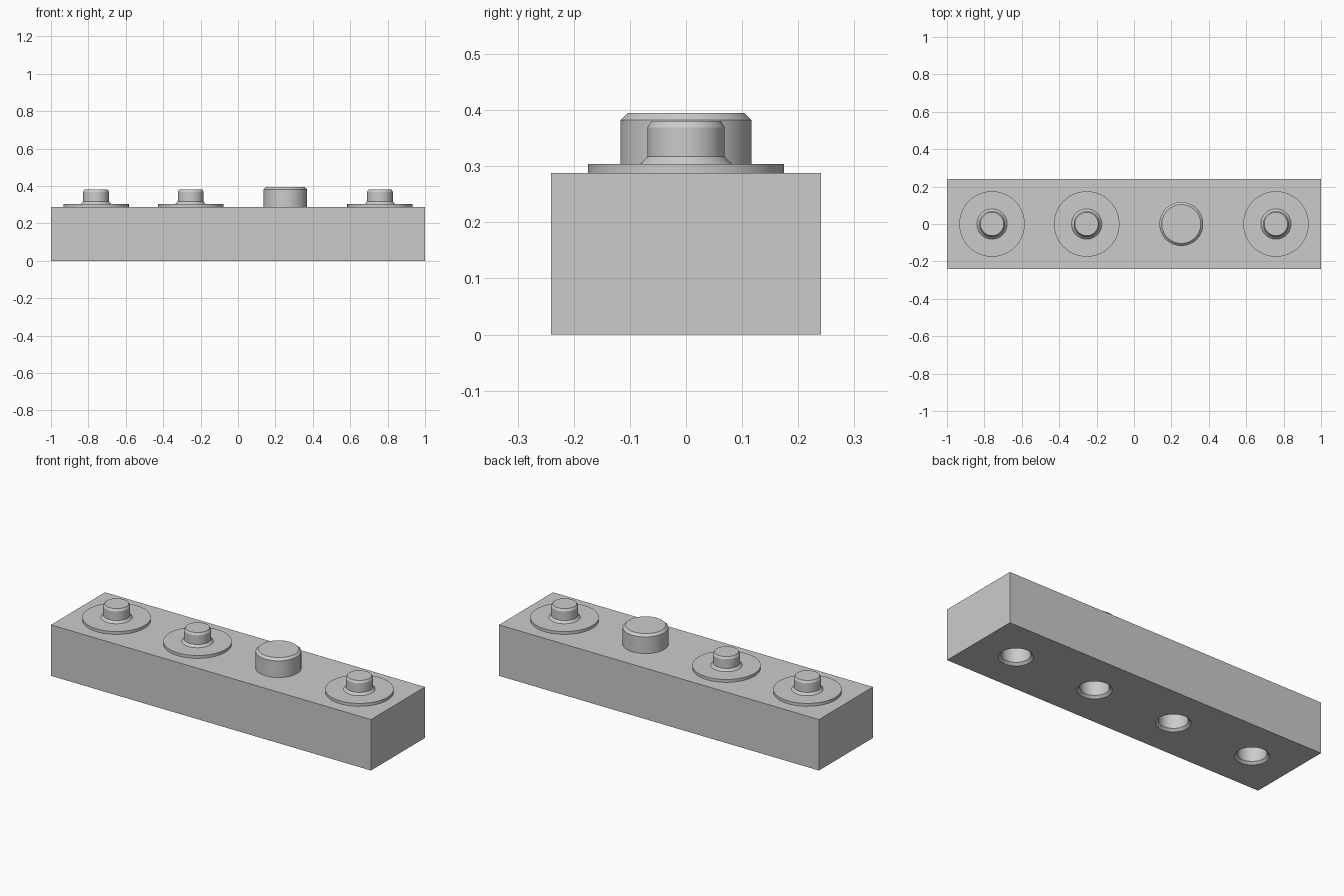
import bpy
import bmesh
import math

default = bpy.data.objects.get("Cube")
if default:
    bpy.data.objects.remove(default, do_unlink=True)

SEGMENTS = 64
TOP = 0.288          # top face of the block
SPACING = 0.506      # distance between neighbouring pegs
CENTRES = [(i - 1.5) * SPACING for i in range(4)]

grey = bpy.data.materials.new("light_grey")
grey.use_nodes = True
colour = (0.6, 0.6, 0.6, 1.0)
grey.diffuse_color = colour
grey.node_tree.nodes["Principled BSDF"].inputs["Base Color"].default_value = colour


def add_object(name, bm):
    bmesh.ops.recalc_face_normals(bm, faces=bm.faces)
    mesh = bpy.data.meshes.new(name)
    bm.to_mesh(mesh)
    bm.free()
    mesh.materials.append(grey)
    obj = bpy.data.objects.new(name, mesh)
    bpy.context.collection.objects.link(obj)
    return obj


def smooth(obj):
    bpy.ops.object.select_all(action='DESELECT')
    obj.select_set(True)
    bpy.context.view_layer.objects.active = obj
    bpy.ops.object.shade_smooth_by_angle(angle=math.radians(30))


def lathe(name, profile, x):
    """Turn a (radius, height) profile into a capped solid at x."""
    bm = bmesh.new()
    rings = []
    for r, z in profile:
        ring = []
        for i in range(SEGMENTS):
            a = math.tau * i / SEGMENTS
            ring.append(bm.verts.new((r * math.cos(a), r * math.sin(a), z)))
        rings.append(ring)
    for low, high in zip(rings, rings[1:]):
        for i in range(SEGMENTS):
            j = (i + 1) % SEGMENTS
            bm.faces.new((low[i], low[j], high[j], high[i]))
    bm.faces.new(rings[0])
    bm.faces.new(rings[-1])
    obj = add_object(name, bm)
    obj.location.x = x
    smooth(obj)
    return obj


# Main block
bm = bmesh.new()
bmesh.ops.create_cube(bm, size=1)
bmesh.ops.scale(bm, vec=(2, 0.482, TOP), verts=bm.verts)
bmesh.ops.translate(bm, vec=(0, 0, TOP / 2), verts=bm.verts)
block = add_object("block", bm)

# Chamfered sockets in the underside
socket_profile = [(0.1, -0.013), (0.074, 0.013), (0.074, 0.11)]
for n, x in enumerate(CENTRES):
    cutter = lathe(f"socket_cutter_{n + 1}", socket_profile, x)
    cutter.hide_render = True
    cutter.display_type = 'WIRE'
    cut = block.modifiers.new(f"socket_{n + 1}", 'BOOLEAN')
    cut.operation = 'DIFFERENCE'
    cut.solver = 'EXACT'
    cut.object = cutter

# Apply the cuts, then remove the cutters
bpy.ops.object.select_all(action='DESELECT')
block.select_set(True)
bpy.context.view_layer.objects.active = block
for modifier in list(block.modifiers):
    cutter = modifier.object
    bpy.ops.object.modifier_apply(modifier=modifier.name)
    bpy.data.objects.remove(cutter, do_unlink=True)
smooth(block)

# Flanged pegs, and one wide plain peg in the third place
flanged_profile = [(0.175, TOP), (0.175, 0.304), (0.081, 0.304),
                   (0.069, 0.317), (0.069, 0.369), (0.062, 0.381)]
wide_profile = [(0.117, TOP), (0.117, 0.382), (0.104, 0.395)]
for n, x in enumerate(CENTRES):
    if n == 2:
        lathe("wide_peg", wide_profile, x)
    else:
        lathe(f"flanged_peg_{n + 1}", flanged_profile, x)
